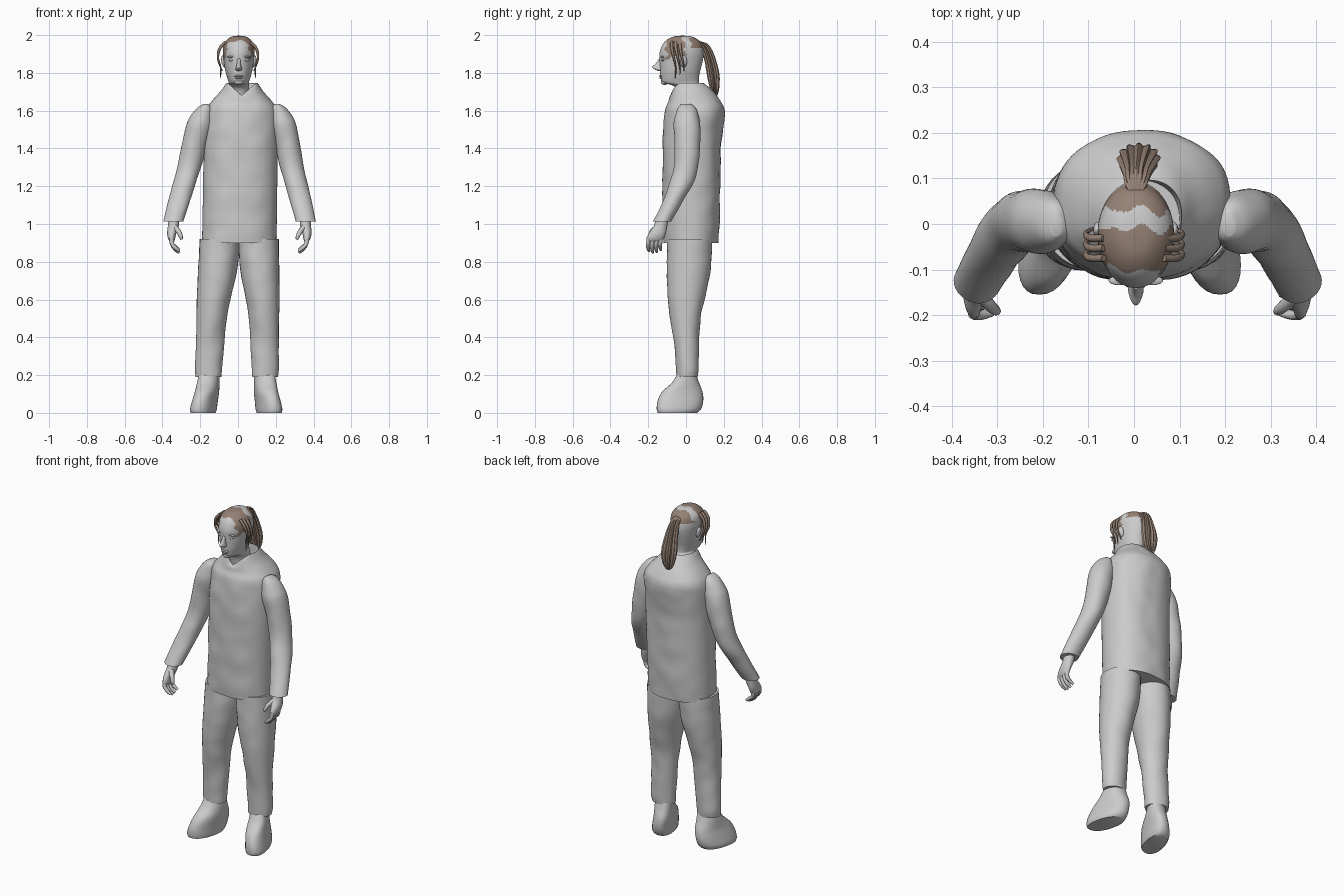
import bpy
import math
from mathutils import Vector, noise

cube = bpy.data.objects.get("Cube")
if cube:
    bpy.data.objects.remove(cube)


def make_material(name, rgb):
    mat = bpy.data.materials.new(name)
    mat.use_nodes = True
    mat.diffuse_color = (*rgb, 1)
    mat.node_tree.nodes["Principled BSDF"].inputs["Base Color"].default_value = (*rgb, 1)
    return mat


GREY = make_material("pale grey", (0.6, 0.6, 0.6))
BROWN = make_material("hair brown", (0.3, 0.22, 0.175))


def spline(rows, sub):
    """Catmull-Rom interpolation through rows of numbers."""
    out = []
    for i in range(len(rows) - 1):
        a, b, c, d = (rows[max(i - 1, 0)], rows[i], rows[i + 1],
                      rows[min(i + 2, len(rows) - 1)])
        for k in range(sub):
            t = k / sub
            out.append([q + 0.5 * t * (r - p + t * (2 * p - 5 * q + 4 * r - s + t * (3 * (q - r) + s - p)))
                        for p, q, r, s in zip(a, b, c, d)])
    return out + [list(rows[-1])]


def finish(name, verts, faces, mats=(GREY,)):
    mesh = bpy.data.meshes.new(name)
    mesh.from_pydata(verts, [], faces)
    for m in mats:
        mesh.materials.append(m)
    obj = bpy.data.objects.new(name, mesh)
    bpy.context.collection.objects.link(obj)
    bpy.ops.object.select_all(action="DESELECT")
    obj.select_set(True)
    bpy.context.view_layer.objects.active = obj
    bpy.ops.object.mode_set(mode="EDIT")
    bpy.ops.mesh.select_all(action="SELECT")
    bpy.ops.mesh.normals_make_consistent(inside=False)
    bpy.ops.object.mode_set(mode="OBJECT")
    bpy.ops.object.shade_smooth_by_angle(angle=math.radians(50))
    return obj


def loft(name, rows, side=1, seg=32, sub=4, power=2.0, mats=(GREY,), warp=None, ridges=0):
    """Horizontal rings (x, y, z, radius x, radius y) joined into a closed skin."""
    verts, faces = [], []
    rings = spline(rows, sub)
    for x, y, z, rx, ry in rings:
        for k in range(seg):
            a = math.tau * k / seg
            c, s = math.cos(a), math.sin(a)
            w = 1 + 0.12 * math.cos(ridges * a) if ridges else 1
            p = Vector((x + w * rx * math.copysign(abs(c) ** (2 / power), c),
                        y + w * ry * math.copysign(abs(s) ** (2 / power), s), z))
            p = warp(p) if warp else p
            verts.append((p.x * side, p.y, p.z))
    for i in range(len(rings) - 1):
        for k in range(seg):
            n = (k + 1) % seg
            faces.append((i * seg + k, i * seg + n, (i + 1) * seg + n, (i + 1) * seg + k))
    faces.append(tuple(range(seg)))
    faces.append(tuple(range(len(verts) - seg, len(verts))))
    return finish(name, verts, faces, mats)


def tube(name, points, radii, mat=GREY, side=1):
    """Tapered round strand along a smooth path."""
    curve = bpy.data.curves.new(name, "CURVE")
    curve.dimensions = "3D"
    curve.bevel_depth = 1
    curve.bevel_resolution = 2
    curve.use_fill_caps = True
    path = spline([(*p, r) for p, r in zip(points, radii)], 5)
    sp = curve.splines.new("POLY")
    sp.points.add(len(path) - 1)
    for pt, (x, y, z, r) in zip(sp.points, path):
        pt.co = (x * side, y, z, 1)
        pt.radius = r
    curve.materials.append(mat)
    obj = bpy.data.objects.new(name, curve)
    bpy.context.collection.objects.link(obj)
    bpy.ops.object.select_all(action="DESELECT")
    obj.select_set(True)
    bpy.context.view_layer.objects.active = obj
    bpy.ops.object.convert(target="MESH")
    bpy.ops.object.shade_smooth_by_angle(angle=math.radians(60))
    return bpy.context.object


def ball(name, loc, size, mat=GREY, tilt=0):
    bpy.ops.mesh.primitive_uv_sphere_add(segments=20, ring_count=12, location=loc,
                                         rotation=(0, tilt, 0))
    obj = bpy.context.object
    obj.name = name
    obj.scale = size
    obj.data.materials.append(mat)
    bpy.ops.object.shade_smooth()
    return obj


def lean(obj):
    """Slight sideways stance of the whole body."""
    if obj.type == "MESH":
        m = obj.matrix_world.copy()
        for v in obj.data.vertices:
            z = (m @ v.co).z
            v.co.x += 0.018 * z - 0.01


def rumple(p):
    n = noise.noise(p * 11) * 0.006
    return p + Vector((n * 0.4, n, 0))


def jacket_shape(p):
    # Open collar dips to a V at the front
    if p.z > 1.67 and p.y < 0.02:
        front = max(0, 1 - abs(p.x) / 0.075)
        p = p - Vector((0, 0, front * 0.06 * (p.z - 1.67) / 0.07))
    return rumple(p)


# Jacket body with hollow collar
lean(loft("jacket", [
    (0, 0.025, 0.9, 0.196, 0.145), (0, 0.027, 1.0, 0.196, 0.15), (0, 0.028, 1.2, 0.196, 0.153),
    (0, 0.03, 1.4, 0.196, 0.155), (0, 0.043, 1.55, 0.195, 0.16), (0, 0.047, 1.61, 0.186, 0.156),
    (0, 0.045, 1.65, 0.16, 0.137), (0, 0.03, 1.7, 0.115, 0.112), (0, 0.013, 1.74, 0.086, 0.088),
    (0, 0.013, 1.738, 0.082, 0.084), (0, 0.013, 1.67, 0.08, 0.08)],
    seg=64, sub=6, power=2.25, warp=jacket_shape))

for side, tag in ((1, "left"), (-1, "right")):
    # Sleeve
    lean(loft(tag + "_sleeve", [
        (0.19, 0, 1.635, 0.012, 0.025), (0.195, 0.005, 1.615, 0.04, 0.045),
        (0.21, 0.006, 1.57, 0.06, 0.062), (0.222, 0.007, 1.52, 0.07, 0.071),
        (0.25, 0.008, 1.4, 0.066, 0.068), (0.272, 0, 1.3, 0.063, 0.064),
        (0.295, -0.025, 1.22, 0.06, 0.062), (0.323, -0.07, 1.12, 0.058, 0.055),
        (0.35, -0.126, 1.013, 0.053, 0.048)], side, warp=rumple))
    # Hand: wrist and palm, four curled fingers, thumb
    lean(loft(tag + "_hand", [
        (0.347, -0.126, 1.03, 0.028, 0.034), (0.35, -0.135, 0.99, 0.029, 0.036),
        (0.358, -0.152, 0.95, 0.024, 0.045), (0.358, -0.165, 0.92, 0.018, 0.045),
        (0.355, -0.17, 0.905, 0.01, 0.036)], side, seg=20))
    for i in range(4):
        y = -0.2 + 0.021 * i
        drop = (0.008, 0, 0.004, 0.014)[i]
        lean(tube(f"{tag}_finger_{i + 1}",
                  [(0.36, y + 0.004, 0.93), (0.355, y, 0.895), (0.337, y, 0.865 + drop),
                   (0.316, y + 0.004, 0.848 + drop)], [0.012, 0.011, 0.01, 0.007], side=side))
    lean(tube(tag + "_thumb", [(0.345, -0.155, 0.985), (0.322, -0.18, 0.96),
                               (0.31, -0.19, 0.935), (0.305, -0.192, 0.918)],
              [0.016, 0.013, 0.011, 0.006], side=side))
    # Trouser leg
    lean(loft(tag + "_trouser_leg", [
        (0.105, 0.02, 0.92, 0.104, 0.118), (0.106, 0.018, 0.85, 0.106, 0.119),
        (0.112, 0.013, 0.75, 0.103, 0.116), (0.128, 0.002, 0.62, 0.09, 0.1),
        (0.138, -0.002, 0.5, 0.08, 0.08), (0.145, 0.004, 0.36, 0.075, 0.066),
        (0.15, 0.005, 0.24, 0.072, 0.058), (0.15, 0.005, 0.19, 0.068, 0.053)],
        side, warp=rumple))
    # Shoe, toe turned outward
    lean(loft(tag + "_shoe", [
        (0.148, 0.005, 0.21, 0.052, 0.048), (0.15, -0.003, 0.16, 0.056, 0.072),
        (0.152, -0.02, 0.11, 0.058, 0.108), (0.16, -0.03, 0.06, 0.061, 0.121),
        (0.165, -0.038, 0.02, 0.064, 0.117), (0.165, -0.045, 0.0, 0.06, 0.105)],
        side, power=2.3, warp=lambda p: p + Vector((-0.22 * p.y, 0, 0))))

# Head and neck
HX = 0.004
head = loft("head", [
    (HX, 0.02, 1.6, 0.055, 0.055), (HX, 0.015, 1.7, 0.055, 0.058), (HX, 0.002, 1.733, 0.054, 0.072),
    (HX, -0.028, 1.748, 0.053, 0.096), (HX, -0.033, 1.78, 0.063, 0.102),
    (HX, -0.03, 1.82, 0.073, 0.108), (HX, -0.025, 1.87, 0.08, 0.115),
    (HX, -0.023, 1.91, 0.084, 0.116), (HX, -0.02, 1.95, 0.08, 0.104),
    (HX, -0.018, 1.975, 0.064, 0.083), (HX, -0.018, 1.992, 0.038, 0.05),
    (HX, -0.018, 1.997, 0.006, 0.008)], seg=72, sub=8, mats=(GREY, BROWN))
# Scalp colour: front band and crown back, with a bare strip between
for f in head.data.polygons:
    c = f.center
    jag = 0.008 * math.sin(c.x * 90) + 0.006 * math.sin(c.z * 120)
    front = -0.1 + jag < c.y < -0.012 + jag and c.z > 1.88 + jag
    back = c.y > 0.035 + jag - 2 * c.x * c.x and c.z > 1.93
    f.material_index = int(front or back)

# Face
loft("nose", [(HX, -0.135, 1.875, 0.008, 0.008), (HX, -0.142, 1.85, 0.01, 0.018),
              (HX, -0.144, 1.832, 0.014, 0.035), (HX, -0.142, 1.818, 0.017, 0.024),
              (HX, -0.136, 1.81, 0.008, 0.01)], seg=20)
ball("upper_lip", (HX, -0.131, 1.783, ), (0.025, 0.012, 0.006))
ball("lower_lip", (HX, -0.129, 1.773), (0.021, 0.012, 0.006))
ball("chin", (HX, -0.113, 1.752), (0.024, 0.02, 0.016))
for side, tag in ((1, "left"), (-1, "right")):
    ball(tag + "_eye", (HX + side * 0.038, -0.122, 1.868), (0.015, 0.009, 0.007))
    ball(tag + "_brow", (HX + side * 0.038, -0.124, 1.886), (0.022, 0.01, 0.005), tilt=side * 0.1)
    ball(tag + "_ear", (HX + side * 0.08, -0.012, 1.86), (0.012, 0.018, 0.032), tilt=side * 0.2)
    # Loose side locks
    for i in range(3):
        y = -0.075 + 0.022 * i
        tube(f"{tag}_lock_{i + 1}",
             [(0.066, y, 1.965), (0.096, y, 1.93), (0.106, y + 0.01, 1.88),
              (0.092, y + 0.02, 1.83), (0.094 - 0.006 * i, y + 0.02, 1.77 + 0.02 * i)],
             [0.008, 0.008, 0.006, 0.004, 0.002], BROWN, side)

# Ponytail gathered at the crown
loft("ponytail", [
    (HX, 0.07, 1.965, 0.012, 0.012), (HX, 0.088, 1.955, 0.022, 0.022),
    (HX + 0.002, 0.11, 1.92, 0.027, 0.026), (HX + 0.004, 0.13, 1.86, 0.036, 0.028),
    (HX + 0.006, 0.144, 1.79, 0.043, 0.03), (HX + 0.008, 0.15, 1.73, 0.037, 0.024),
    (HX + 0.006, 0.152, 1.69, 0.022, 0.016), (HX + 0.004, 0.152, 1.665, 0.006, 0.005)],
    seg=72, sub=5, mats=(BROWN,), ridges=12)
